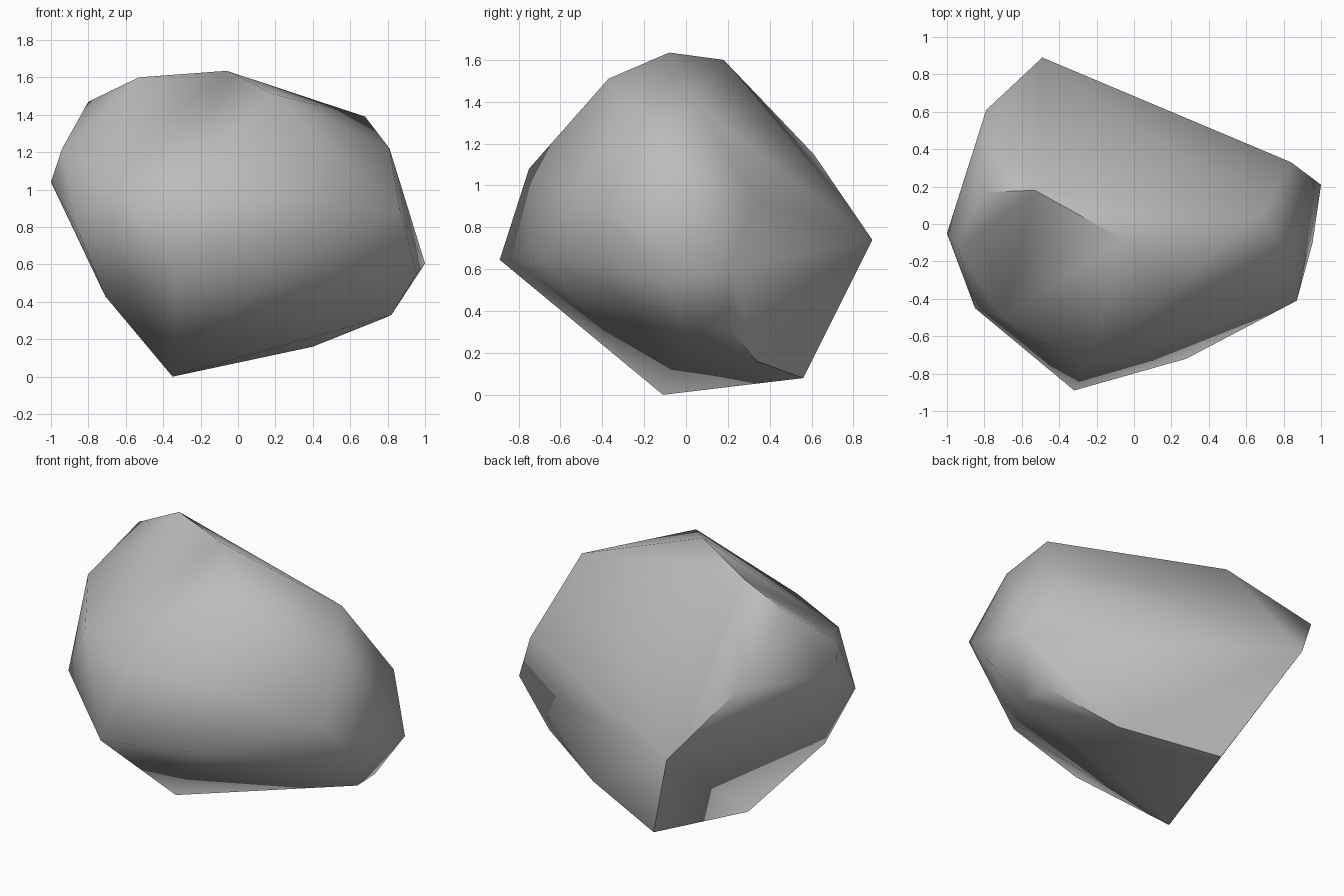
import bpy, bmesh, math

# Remove the default object
cube = bpy.data.objects.get("Cube")
if cube:
    bpy.data.objects.remove(cube, do_unlink=True)

# Plain grey stone
stone = bpy.data.materials.new("grey_stone")
stone.use_nodes = True
grey = (0.5, 0.5, 0.5, 1)
stone.diffuse_color = grey
stone.node_tree.nodes["Principled BSDF"].inputs["Base Color"].default_value = grey

# Corners of the boulder, grouped by level
crown = [(-.06, -.08, 1.635), (-.53, .18, 1.6), (.19, -.37, 1.51),
         (-.8, .17, 1.47), (.68, .05, 1.39)]
shoulder = [(.81, -.15, 1.22), (-.94, -.13, 1.22), (-.79, .61, 1.15),
            (-.24, -.75, 1.08), (-.7, -.5, 1.09), (-1, -.05, 1.04)]
waist = [(.84, .33, .93), (.87, -.41, .87), (-.85, -.45, .77),
         (-.49, .89, .74), (.28, -.72, .66), (-.32, -.89, .645),
         (1, .21, .605), (.955, -.1, .55)]
base = [(-.71, -.35, .43), (.82, 0, .33), (.8, .2, .32),
        (.4, .34, .16), (-.17, .56, .08), (-.35, -.11, 0)]

# Wrap the corners in one faceted skin
bm = bmesh.new()
for corner in crown + shoulder + waist + base:
    bm.verts.new(corner)
hull = bmesh.ops.convex_hull(bm, input=bm.verts[:])
spare = {v for v in hull["geom_interior"] + hull["geom_unused"]
         if isinstance(v, bmesh.types.BMVert)}
bmesh.ops.delete(bm, geom=list(spare), context="VERTS")
bmesh.ops.recalc_face_normals(bm, faces=bm.faces[:])

mesh = bpy.data.meshes.new("boulder")
bm.to_mesh(mesh)
bm.free()
mesh.materials.append(stone)
boulder = bpy.data.objects.new("boulder", mesh)
bpy.context.collection.objects.link(boulder)

# Soft shading that keeps the sharpest ridges
bpy.context.view_layer.objects.active = boulder
boulder.select_set(True)
bpy.ops.object.shade_smooth_by_angle(angle=math.radians(60))
